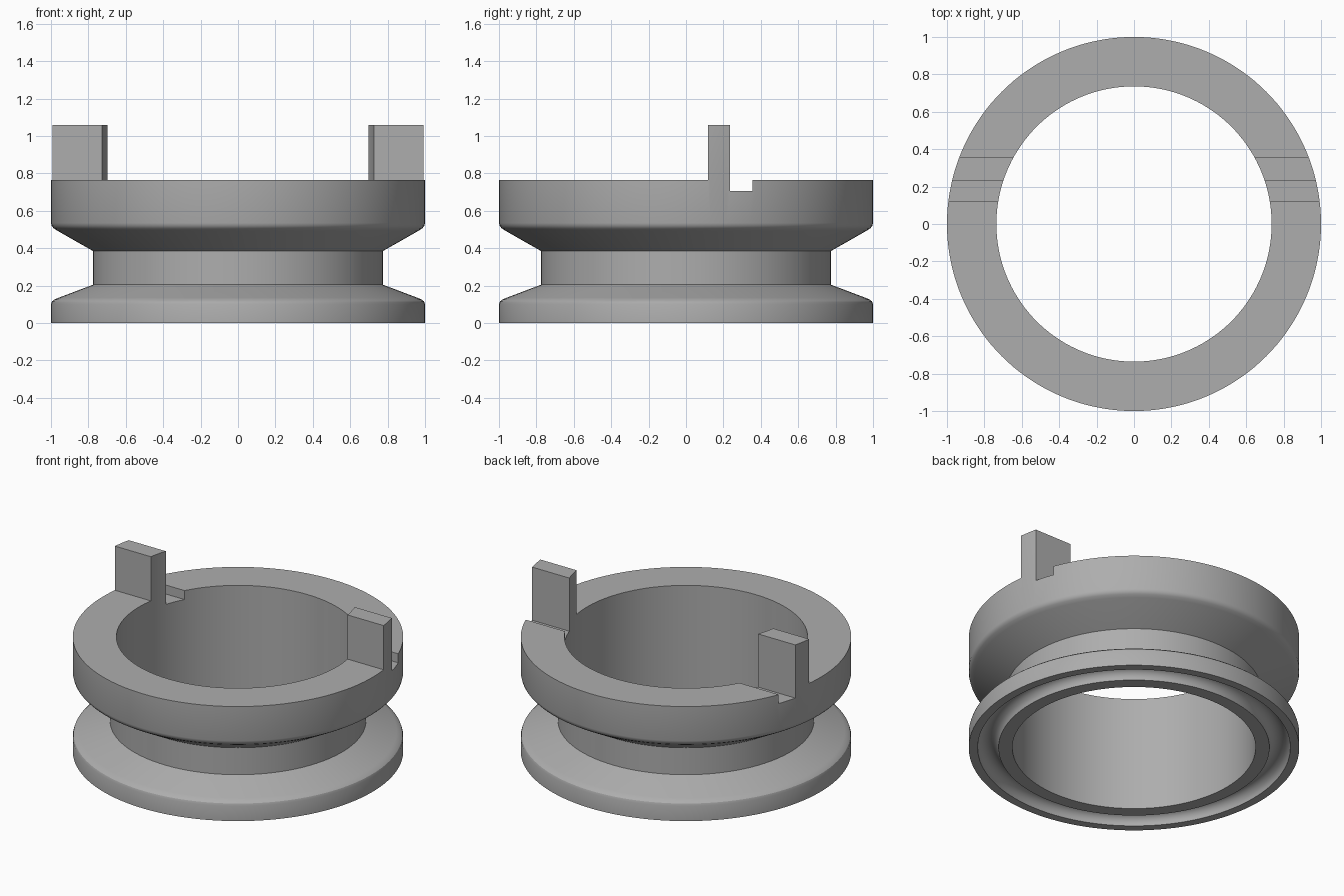
import bpy, bmesh, math
from mathutils import Matrix, Vector

if "Cube" in bpy.data.objects:
    bpy.data.objects.remove(bpy.data.objects["Cube"], do_unlink=True)

SEGMENTS = 144
BORE = 0.736
TOP = 1.06      # top of the tabs
RIM = 0.765     # top of the ring

grey = bpy.data.materials.new("plain grey")
grey.use_nodes = True
grey.diffuse_color = (0.42, 0.42, 0.42, 1)
grey.node_tree.nodes["Principled BSDF"].inputs["Base Color"].default_value = (0.42, 0.42, 0.42, 1)


def add_object(name, bm):
    bmesh.ops.recalc_face_normals(bm, faces=bm.faces)
    mesh = bpy.data.meshes.new(name)
    bm.to_mesh(mesh)
    bm.free()
    mesh.materials.append(grey)
    obj = bpy.data.objects.new(name, mesh)
    bpy.context.collection.objects.link(obj)
    return obj


def lathe(name, profile):
    bm = bmesh.new()
    rings = []
    for i in range(SEGMENTS):
        turn = Matrix.Rotation(math.tau * i / SEGMENTS, 3, "Z")
        rings.append([bm.verts.new(turn @ Vector((r, 0, z))) for r, z in profile])
    n = len(profile)
    for i, ring in enumerate(rings):
        after = rings[(i + 1) % SEGMENTS]
        for j in range(n):
            k = (j + 1) % n
            bm.faces.new((ring[j], after[j], after[k], ring[k]))
    return add_object(name, bm)


def side_cutter(name, outline):
    """Side outline (y, z) extruded across the full width."""
    bm = bmesh.new()
    face = bm.faces.new([bm.verts.new((-1.2, y, z)) for y, z in outline])
    moved = bmesh.ops.extrude_face_region(bm, geom=[face])["geom"]
    bmesh.ops.translate(bm, vec=(2.4, 0, 0),
                        verts=[v for v in moved if isinstance(v, bmesh.types.BMVert)])
    obj = add_object(name, bm)
    obj.hide_render = True
    return obj


# Cross-section of the ring: bore, underside groove, flange, neck and collar
groove = [(0.883 - 0.063 * math.cos(math.pi * i / 12),
           0.063 * math.sin(math.pi * i / 12)) for i in range(13)]
flange = [(1, 0), (1, 0.1), (0.995, 0.115), (0.982, 0.126), (0.96, 0.135)]
neck = [(0.775, 0.205), (0.775, 0.385)]
collar = [(0.965, 0.493), (0.985, 0.506), (0.996, 0.519), (1, 0.535), (1, TOP)]
body = lathe("collar_ring", [(BORE, 0)] + groove + flange + neck + collar + [(BORE, TOP)])

# Cut the upper wall away, leaving two tabs with a notch behind each
front_cut = side_cutter("front_cutter", [(-1.2, RIM), (0.118, RIM), (0.118, 1.2), (-1.2, 1.2)])
back_cut = side_cutter("back_cutter", [(0.235, 1.2), (0.235, 0.705), (0.356, 0.705),
                                       (0.356, RIM), (1.2, RIM), (1.2, 1.2)])
bpy.context.view_layer.objects.active = body
for cutter in (front_cut, back_cut):
    mod = body.modifiers.new(cutter.name, "BOOLEAN")
    mod.operation = "DIFFERENCE"
    mod.solver = "EXACT"
    mod.object = cutter
    bpy.ops.object.modifier_apply(modifier=mod.name)
    bpy.data.objects.remove(cutter, do_unlink=True)

# Smooth curved walls, crisp edges
bpy.ops.object.select_all(action="DESELECT")
body.select_set(True)
bpy.ops.object.shade_smooth_by_angle(angle=math.radians(28))
